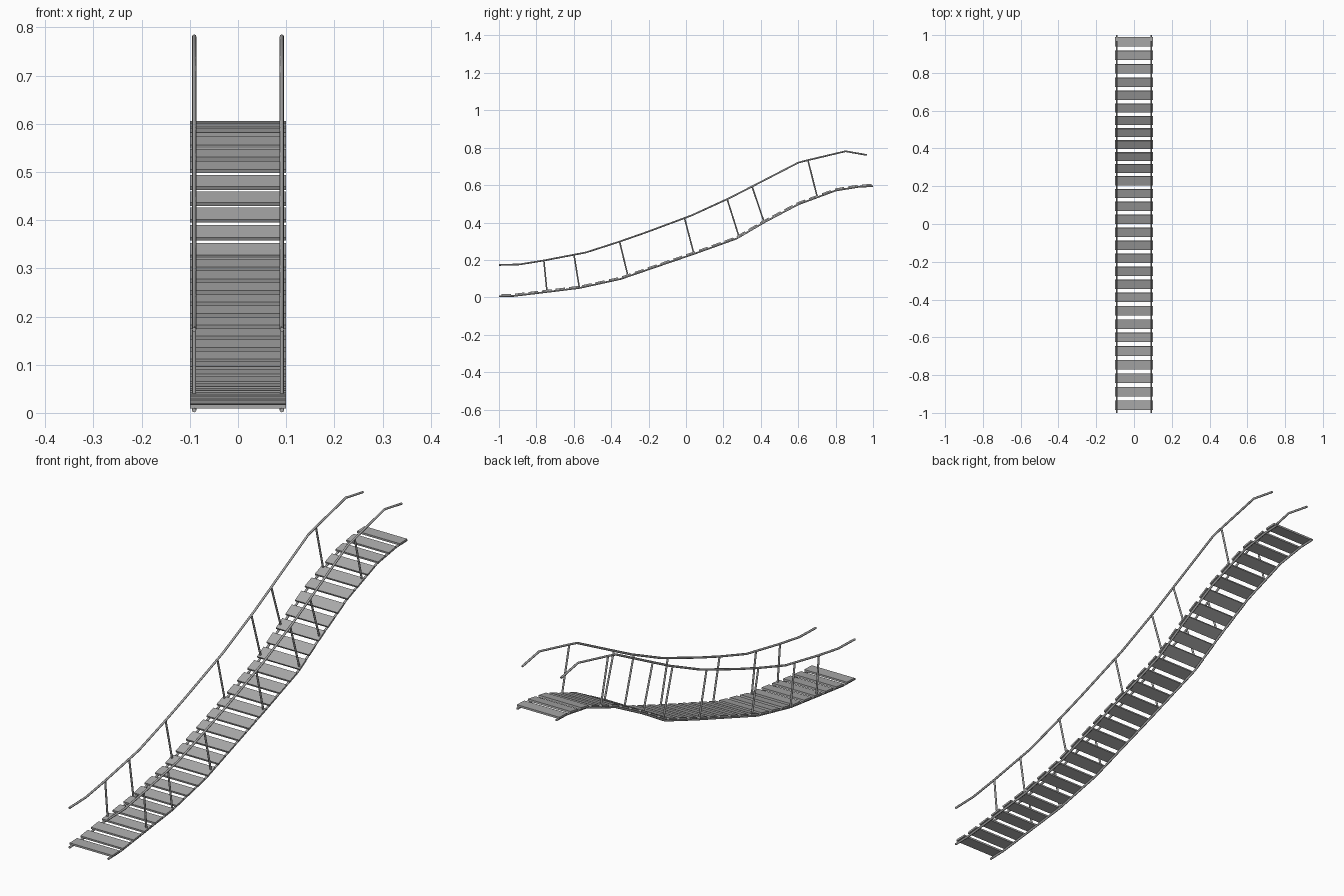
import bpy, math
from mathutils import Vector

if "Cube" in bpy.data.objects:
    bpy.data.objects.remove(bpy.data.objects["Cube"])

# one weathered grey for the whole bridge
grey = bpy.data.materials.new("weathered grey")
grey.diffuse_color = (0.40, 0.40, 0.40, 1)
grey.use_nodes = True
grey.node_tree.nodes["Principled BSDF"].inputs["Base Color"].default_value = grey.diffuse_color

SIDE = 0.091      # x of ropes and posts
R = 0.0045        # rope radius

rope_path = [(-1, .0055), (-.92, .0075), (-.75, .028), (-.57, .05), (-.35, .098),
             (.05, .235), (.27, .314), (.42, .402), (.6, .497), (.8, .571),
             (.93, .592), (1, .594)]
rail_path = [(-1, .173), (-.89, .176), (-.76, .197), (-.535, .24), (-.355, .298),
             (-.22, .345), (.03, .438), (.235, .532), (.35, .591), (.60, .72),
             (.65, .733), (.853, .781), (.967, .761)]
# post bottom and top as y, z, y, z
posts = [(-.743, .028, -.76, .197), (-.57, .05, -.599, .228), (-.31, .112, -.355, .298),
         (.042, .233, -.008, .424), (.284, .322, .22, .525), (.418, .401, .353, .593),
         (.702, .535, .652, .733)]


def tube(name, x, path, radius):
    """Round, capped tube along a y-z path."""
    cu = bpy.data.curves.new(name, 'CURVE')
    cu.dimensions = '3D'
    cu.bevel_depth = radius
    cu.bevel_resolution = 2
    cu.use_fill_caps = True
    sp = cu.splines.new('POLY')
    sp.points.add(len(path) - 1)
    for p, (y, z) in zip(sp.points, path):
        p.co = (x, y, z, 1)
    cu.materials.append(grey)
    ob = bpy.data.objects.new(name, cu)
    bpy.context.collection.objects.link(ob)


# ropes, hand rails and posts on both sides
for label, s in (("left", -1), ("right", 1)):
    tube(label + "_floor_rope", s * SIDE, rope_path, R)
    tube(label + "_hand_rail", s * SIDE, rail_path, R)
    for i, (y0, z0, y1, z1) in enumerate(posts):
        tube(f"{label}_post_{i + 1}", s * SIDE, [(y0, z0), (y1, z1)], 0.004)


def along(path, d):
    """Point and slope at distance d along the path."""
    for a, b in zip(path, path[1:]):
        a, b = Vector(a), Vector(b)
        seg = (b - a).length
        if d <= seg or tuple(b) == tuple(Vector(path[-1])):
            t = (b - a) / seg
            return a + t * d, math.atan2(t.y, t.x)
        d -= seg


# planks evenly spaced along the floor ropes
COUNT = 29
WIDTH, THICK = 0.050, 0.008
total = sum((Vector(b) - Vector(a)).length for a, b in zip(rope_path, rope_path[1:]))
first, last = 0.04, total - 0.034
for i in range(COUNT):
    d = first + (last - first) * i / (COUNT - 1)
    p, _ = along(rope_path, d)
    # tilt follows the rope between the plank's two edges
    a, _ = along(rope_path, d - WIDTH / 2)
    b, _ = along(rope_path, d + WIDTH / 2)
    ang = math.atan2(b.y - a.y, b.x - a.x)
    lift = R + THICK / 2 - 0.001
    bpy.ops.mesh.primitive_cube_add(size=1, location=(
        0, p.x - math.sin(ang) * lift, p.y + math.cos(ang) * lift), rotation=(ang, 0, 0))
    ob = bpy.context.object
    ob.name = f"plank_{i + 1}"
    ob.scale = (0.2, WIDTH, THICK)
    ob.data.materials.append(grey)
